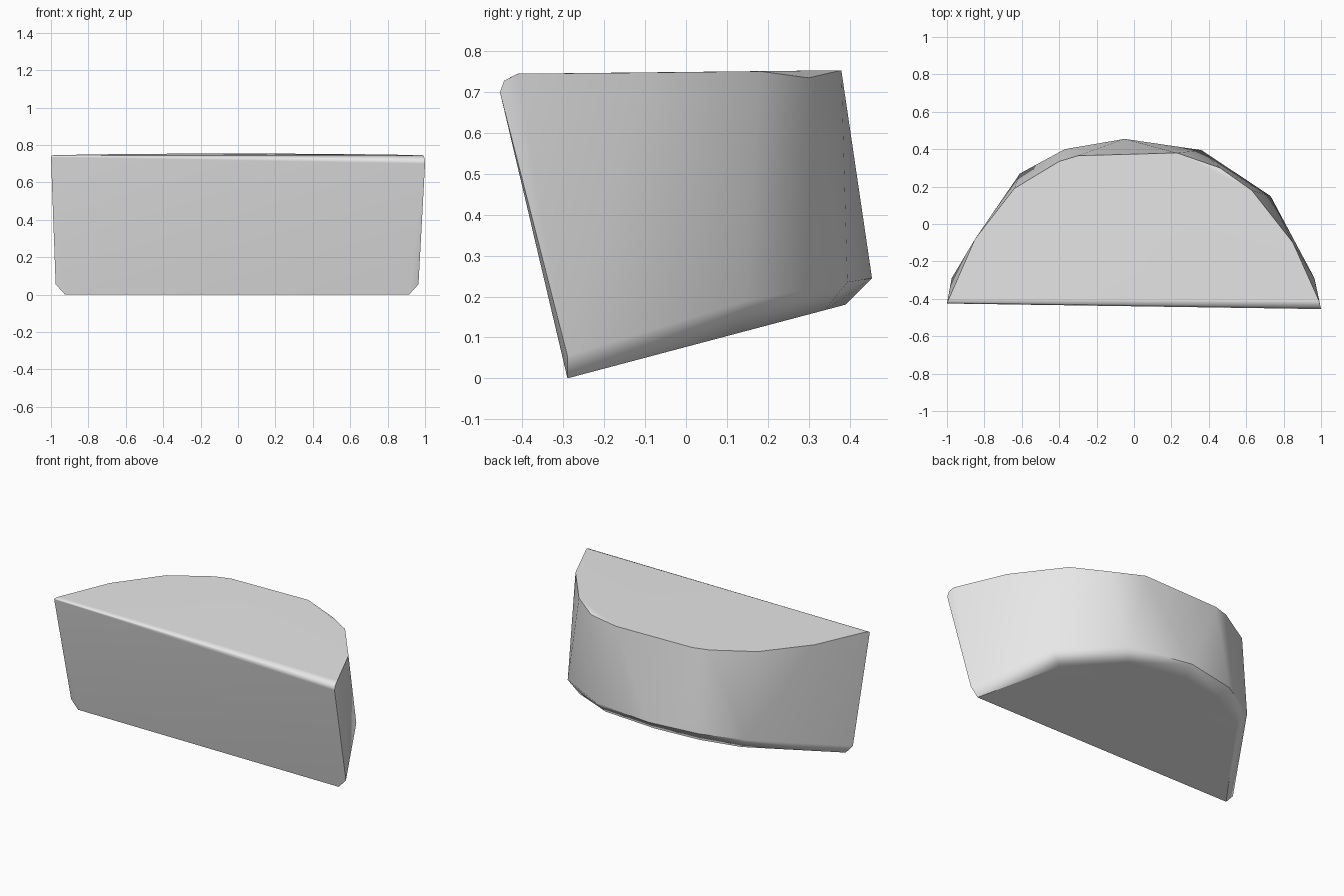
import bpy, bmesh, math

cube = bpy.data.objects.get("Cube")
if cube:
    bpy.data.objects.remove(cube, do_unlink=True)

# One plain grey material
grey = bpy.data.materials.new("plain grey")
grey.use_nodes = True
colour = (0.8, 0.8, 0.8, 1)
grey.diffuse_color = colour
grey.node_tree.nodes["Principled BSDF"].inputs["Base Color"].default_value = colour

# Top rim, almost level, bowed towards the back
top_rim = [(-.85, -.08), (-.64, .19), (-.40, .335), (-.30, .365),
           (.23, .38), (.63, .18), (.85, -.10)]
points = [(x, y, .749 + .012 * y) for x, y in top_rim]
points.append((.46, .30, .735))  # dipped corner of the rim

# Rounded front lip, tapering from one end to the other
points += [(1, -.455, .70), (.998, -.445, .728), (.99, -.412, .745),
           (-1, -.425, .735), (-.998, -.418, .742), (-.99, -.40, .745)]

# Lower edge of the curved wall, rising towards the back
points += [(-.975, -.29, .055), (-.61, .27, .21), (-.37, .40, .235),
           (-.05, .455, .245), (.36, .395, .235), (.73, .15, .19),
           (.965, -.29, .055)]

# Sloping underside, inset from the wall by a chamfer
underside = [(-.925, -.29), (-.56, .24), (-.34, .35), (-.05, .39),
             (.33, .34), (.66, .13), (.915, -.29)]
points += [(x, y, .265 * (y + .29)) for x, y in underside]

# Convex block through all the rims
bm = bmesh.new()
for p in points:
    bm.verts.new(p)
bmesh.ops.convex_hull(bm, input=bm.verts[:])
loose = [v for v in bm.verts if not v.link_faces]
bmesh.ops.delete(bm, geom=loose, context='VERTS')
bmesh.ops.dissolve_limit(bm, angle_limit=math.radians(1),
                         verts=bm.verts[:], edges=bm.edges[:])
bmesh.ops.recalc_face_normals(bm, faces=bm.faces[:])
mesh = bpy.data.meshes.new("half_round_block")
bm.to_mesh(mesh)
bm.free()
mesh.materials.append(grey)
block = bpy.data.objects.new("half_round_block", mesh)
bpy.context.collection.objects.link(block)

# Smooth wall and lip, crisp rims, flat large faces
bpy.ops.object.select_all(action='DESELECT')
block.select_set(True)
bpy.context.view_layer.objects.active = block
bpy.ops.object.shade_smooth_by_angle(angle=math.radians(38))
weighted = block.modifiers.new("flat_faces", 'WEIGHTED_NORMAL')
weighted.keep_sharp = True
